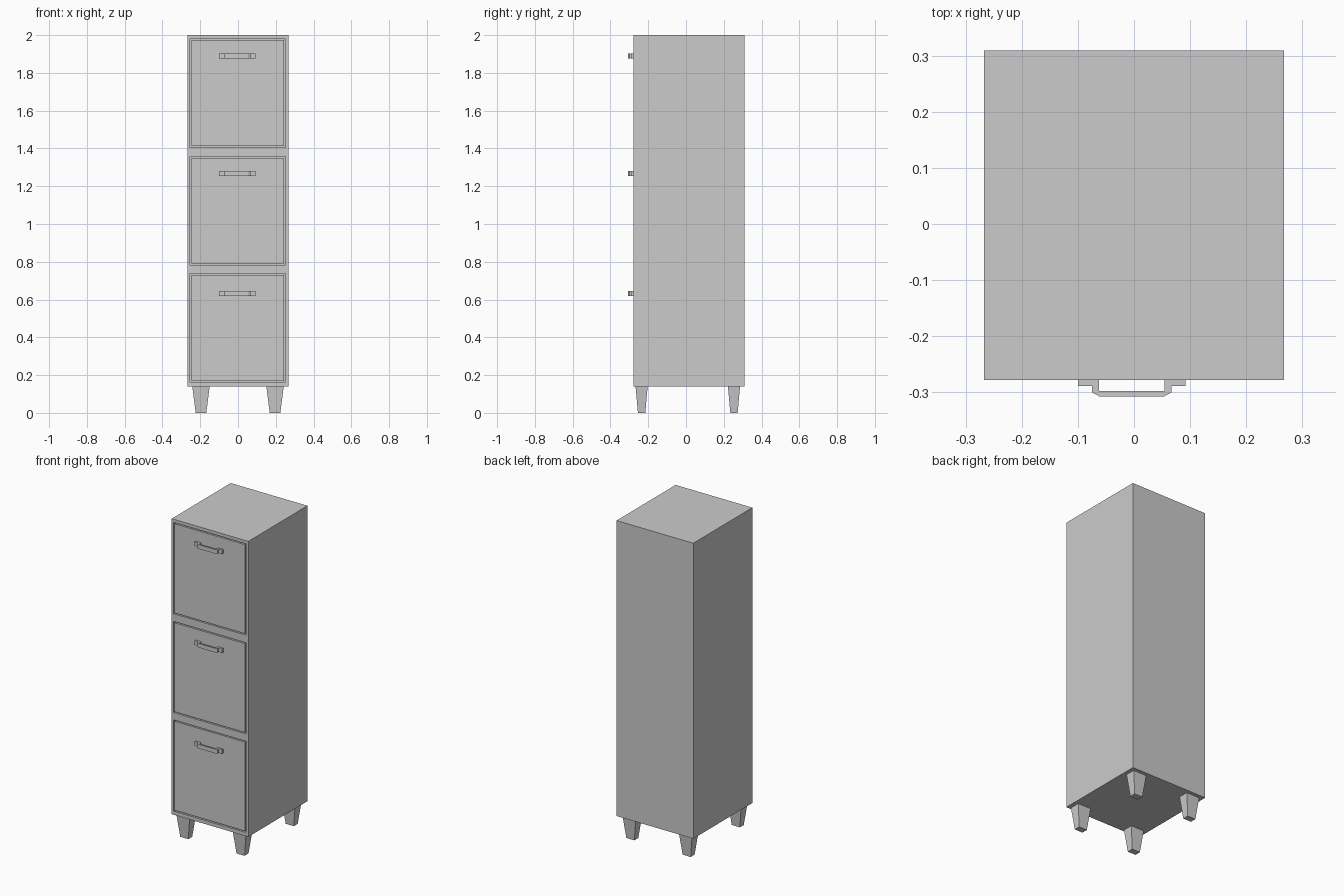
import bpy, bmesh

if "Cube" in bpy.data.objects:
    bpy.data.objects.remove(bpy.data.objects["Cube"])

grey = bpy.data.materials.new("plain_grey")
grey.use_nodes = True
grey.diffuse_color = (0.6, 0.6, 0.6, 1)
grey.node_tree.nodes["Principled BSDF"].inputs["Base Color"].default_value = (0.6, 0.6, 0.6, 1)


def finish(name, bm):
    bmesh.ops.recalc_face_normals(bm, faces=bm.faces)
    mesh = bpy.data.meshes.new(name)
    bm.to_mesh(mesh)
    bm.free()
    mesh.materials.append(grey)
    obj = bpy.data.objects.new(name, mesh)
    bpy.context.scene.collection.objects.link(obj)
    return obj


def box(name, x, y, z, taper=1.0):
    """Box from (min, max) ranges; taper narrows its foot."""
    bm = bmesh.new()
    bmesh.ops.create_cube(bm, size=1)
    for v in bm.verts:
        k = taper if v.co.z < 0 else 1
        v.co.x = sum(x) / 2 + v.co.x * (x[1] - x[0]) * k
        v.co.y = sum(y) / 2 + v.co.y * (y[1] - y[0]) * k
        v.co.z = sum(z) / 2 + v.co.z * (z[1] - z[0])
    return finish(name, bm)


FRONT, BACK, BASE = -0.278, 0.309, 0.14
DEPTH, GAP = 0.015, 0.007

# Cabinet body
cabinet = box("cabinet_body", (-0.267, 0.267), (FRONT, BACK), (BASE, 2.0))

# Handle outline seen from above: mounting feet, posts and chamfered grip
outer = [(0.096, 0), (0.096, 0.011), (0.071, 0.011), (0.071, 0.022), (0.058, 0.029)]
inner = [(0.058, 0.020), (0.058, 0)]
half = outer[::-1] + [(0.096, 0)]
right_side = outer
left_side = [(-x, d) for x, d in outer[::-1]]
inside = [(-x, d) for x, d in inner[::-1]] + inner
outline = right_side + left_side + inside


def handle(name, z):
    bm = bmesh.new()
    ring = [bm.verts.new((x - 0.004, FRONT - d, z - 0.013)) for x, d in outline]
    face = bm.faces.new(ring)
    up = bmesh.ops.extrude_face_region(bm, geom=[face])["geom"]
    bmesh.ops.translate(bm, vec=(0, 0, 0.026),
                        verts=[g for g in up if isinstance(g, bmesh.types.BMVert)])
    return finish(name, bm)


# Drawers: a shallow recess in the body with a flush panel leaving a thin groove
drawers = {"bottom": (0.163, 0.737, 0.633),
           "middle": (0.783, 1.357, 1.268),
           "top": (1.405, 1.980, 1.890)}
for label, (low, high, grip) in drawers.items():
    cutter = box(label + "_recess_cutter", (-0.253, 0.251),
                 (FRONT - 0.05, FRONT + DEPTH), (low, high))
    cutter.hide_render = True
    cutter.hide_viewport = True
    cut = cabinet.modifiers.new(label + "_recess", "BOOLEAN")
    cut.object = cutter
    cut.operation = "DIFFERENCE"
    cut.solver = "EXACT"
    box(label + "_drawer_front", (-0.253 + GAP, 0.251 - GAP),
        (FRONT, FRONT + DEPTH), (low + GAP, high - GAP))
    handle(label + "_handle", grip)

# Tapered legs
for side, x in (("left", 0.196), ("right", -0.196)):
    for end, y in (("front", -0.235), ("back", 0.254)):
        box(f"{end}_{side}_leg", (x - 0.046, x + 0.046),
            (y - 0.032, y + 0.032), (0, BASE), taper=0.61)
